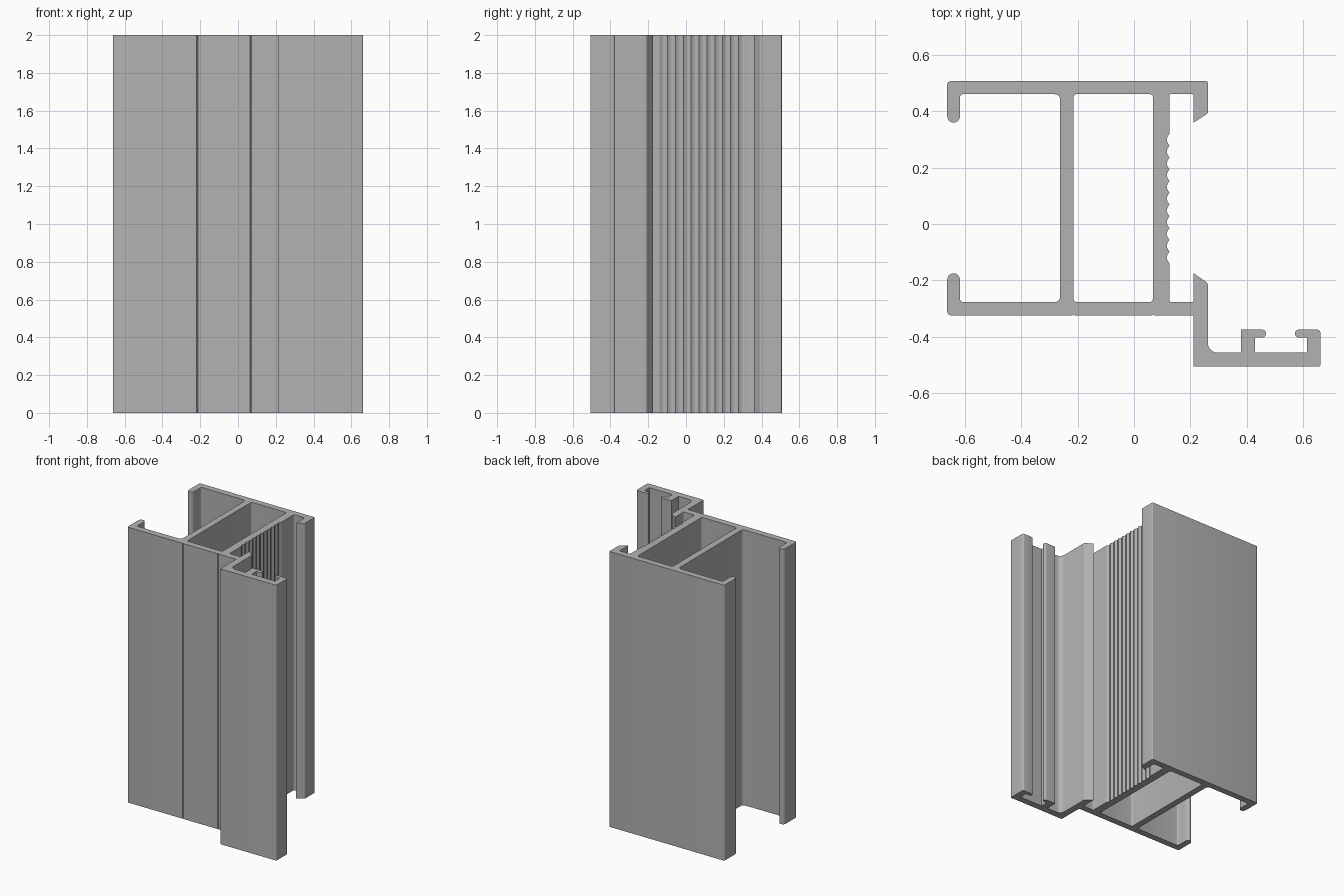
import bpy
import math
from mathutils import Vector

if "Cube" in bpy.data.objects:
    bpy.data.objects.remove(bpy.data.objects["Cube"], do_unlink=True)

HEIGHT = 2.0

# Wall positions shared by the whole section
left, lip_in = -0.663, -0.618
web_a, web_b = -0.262, -0.215
web_c, web_d = 0.067, 0.126
step_in, step_out = 0.212, 0.262
back, back_in = 0.507, 0.461
front_in, front = -0.277, -0.324
base, base_in = -0.506, -0.457
right, right_in = 0.662, 0.615
post_a, post_b = 0.38, 0.43
clip_top, clip_low = -0.375, -0.403
clip_a, clip_b = 0.468, 0.572
lip_back, lip_front = 0.36, -0.175

# Corner radii
SHARP, TINY, SMALL, MEDIUM, ROUND, LARGE = 0, 0.006, 0.012, 0.02, 0.0224, 0.035


def rounded(corners, steps=5):
    """Replace each (x, y, radius) corner by a tangent arc."""
    points = []
    for i, (x, y, radius) in enumerate(corners):
        corner = Vector((x, y))
        if not radius:
            points.append(corner)
            continue
        before = (Vector(corners[i - 1][:2]) - corner).normalized()
        after = (Vector(corners[(i + 1) % len(corners)][:2]) - corner).normalized()
        half = before.angle(after) / 2
        start = corner + before * radius / math.tan(half)
        centre = corner + (before + after).normalized() * radius / math.sin(half)
        sweep = math.pi - 2 * half
        arm = start - centre
        turn = 1 if before.cross(after) < 0 else -1
        for k in range(steps + 1):
            angle = turn * sweep * k / steps
            c, s = math.cos(angle), math.sin(angle)
            points.append(centre + Vector((arm.x * c - arm.y * s, arm.x * s + arm.y * c)))
    return points


def groove(x):
    """Fine V-shaped marking line in the front face."""
    w = 0.004
    return [(x - w, front, SHARP), (x, front + w, SHARP), (x + w, front, SHARP)]


def scallops(low, high, count, depth, steps=4):
    """Row of shallow scallops running along the inner web."""
    pitch = (high - low) / count
    return [(web_d - depth * math.sin(math.pi * (k % steps) / steps),
             low + pitch * k / steps, SHARP) for k in range(count * steps + 1)]


# Left channel with its two rounded lips
left_channel = [
    (left, back, SMALL), (left, lip_back, ROUND), (lip_in, lip_back, ROUND),
    (lip_in, back_in, SMALL), (web_a, back_in, MEDIUM),
    (web_a, front_in, MEDIUM), (lip_in, front_in, SMALL),
    (lip_in, lip_front, ROUND), (left, lip_front, ROUND), (left, front, SMALL),
]
# Front face, then the stepped flange carrying a small clip channel
flange = groove(web_b) + groove(web_c) + [
    (step_in, front, SHARP), (step_in, base, SHARP),
    (right, base, TINY), (right, clip_top, SMALL),
    (clip_b, clip_top, SMALL), (clip_b, clip_low, SMALL),
    (right_in, clip_low, SHARP), (right_in, base_in, SHARP),
    (post_b, base_in, SHARP), (post_b, clip_low, SHARP),
    (clip_a, clip_low, SMALL), (clip_a, clip_top, SMALL),
    (post_a, clip_top, SHARP), (post_a, base_in, SHARP),
    (step_out, base_in, LARGE),
]
# Right channel with bevelled lips and the scalloped web
right_channel = [
    (step_out, -0.21, SMALL), (step_in, lip_front, SHARP),
    (step_in, front_in, TINY), (web_d, front_in, TINY),
] + scallops(-0.14, 0.32, 11, 0.01) + [
    (web_d, back_in, TINY), (step_in, back_in, TINY),
    (step_in, lip_back, SHARP), (step_out, 0.393, TINY), (step_out, back, TINY),
]
# Closed chamber between the webs
chamber = [(web_b, front_in, SMALL), (web_c, front_in, SMALL),
           (web_c, back_in, SMALL), (web_b, back_in, SMALL)]

# Extrude the filled section upward
section = bpy.data.curves.new("frame_section", "CURVE")
section.dimensions = "2D"
section.fill_mode = "BOTH"
section.extrude = HEIGHT / 2
for loop in (left_channel + flange + right_channel, chamber):
    points = rounded(loop)
    spline = section.splines.new("POLY")
    spline.points.add(len(points) - 1)
    for target, p in zip(spline.points, points):
        target.co = (p.x, p.y, 0, 1)
    spline.use_cyclic_u = True

profile = bpy.data.objects.new("extruded_frame_profile", section)
profile.location.z = HEIGHT / 2
bpy.context.collection.objects.link(profile)
bpy.ops.object.select_all(action="DESELECT")
profile.select_set(True)
bpy.context.view_layer.objects.active = profile
bpy.ops.object.convert(target="MESH")
profile = bpy.context.object

# Plain grey metal
grey = bpy.data.materials.new("plain_grey")
grey.use_nodes = True
colour = (0.45, 0.45, 0.45, 1)
grey.diffuse_color = colour
grey.node_tree.nodes["Principled BSDF"].inputs["Base Color"].default_value = colour
profile.data.materials.clear()
profile.data.materials.append(grey)

# Weld the caps to the walls and keep the hard edges crisp
bpy.ops.object.mode_set(mode="EDIT")
bpy.ops.mesh.select_all(action="SELECT")
bpy.ops.mesh.remove_doubles(threshold=0.0001)
bpy.ops.mesh.normals_make_consistent(inside=False)
bpy.ops.object.mode_set(mode="OBJECT")
bpy.ops.object.shade_smooth_by_angle(angle=math.radians(30))
